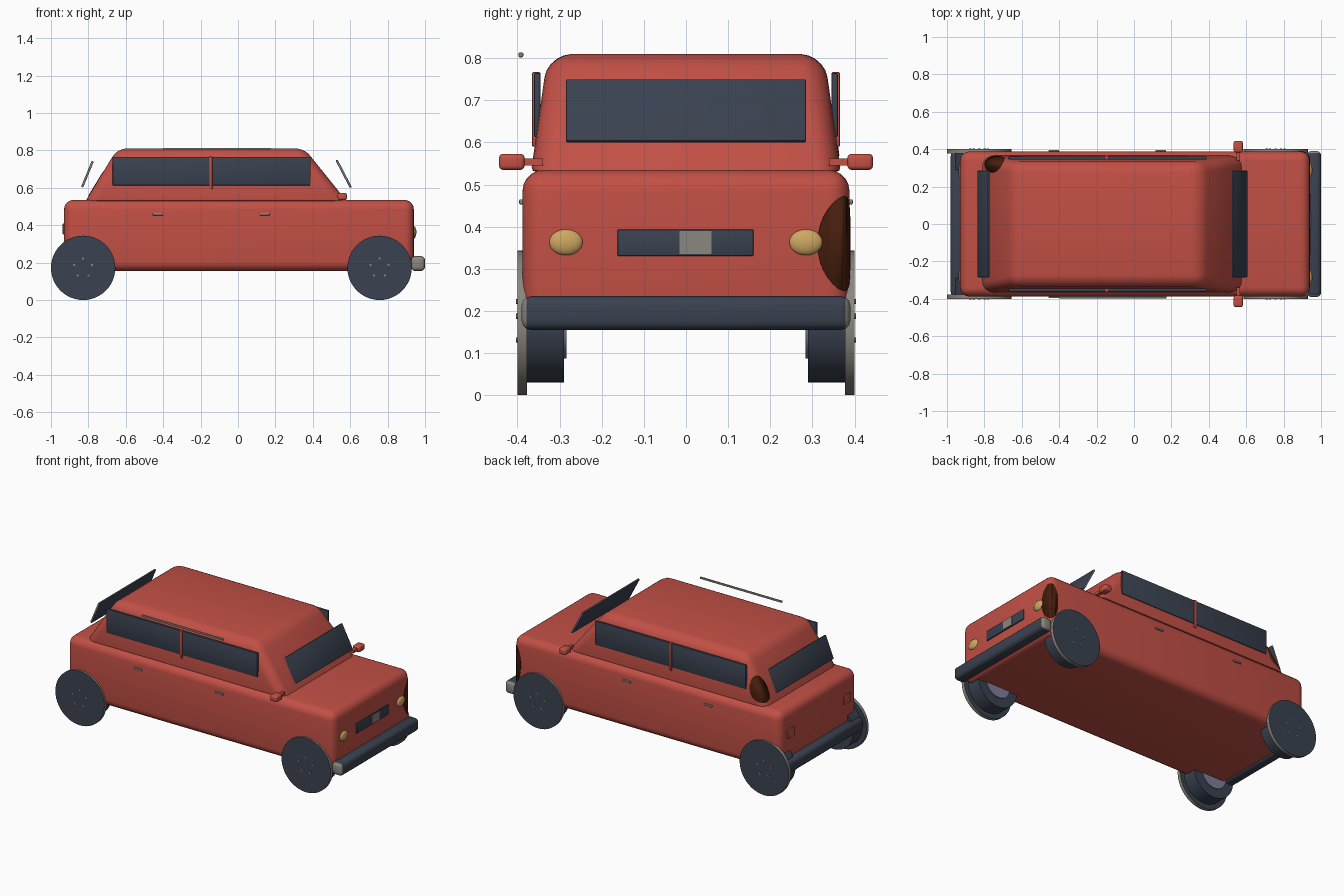
import bpy, bmesh, math
from mathutils import Vector, Matrix

cube = bpy.data.objects.get("Cube")
if cube:
    bpy.data.objects.remove(cube, do_unlink=True)


def material(name, rgb):
    m = bpy.data.materials.new(name)
    m.use_nodes = True
    m.diffuse_color = (*rgb, 1)
    bsdf = next(n for n in m.node_tree.nodes if n.type == 'BSDF_PRINCIPLED')
    bsdf.inputs["Base Color"].default_value = (*rgb, 1)
    return m


RED = material("red paint", (0.54, 0.08, 0.06))
DARK = material("dark slate", (0.042, 0.054, 0.08))
GREY = material("warm grey", (0.26, 0.24, 0.21))
LILAC = material("lilac grey", (0.21, 0.21, 0.31))
GOLD = material("lamp gold", (0.62, 0.39, 0.12))
BROWN = material("dark brown", (0.06, 0.013, 0.004))


def finish(name, bm, mats, smooth=True):
    bmesh.ops.recalc_face_normals(bm, faces=bm.faces)
    me = bpy.data.meshes.new(name)
    bm.to_mesh(me)
    bm.free()
    ob = bpy.data.objects.new(name, me)
    bpy.context.collection.objects.link(ob)
    for m in mats:
        me.materials.append(m)
    if smooth:
        bpy.ops.object.select_all(action='DESELECT')
        ob.select_set(True)
        bpy.context.view_layer.objects.active = ob
        bpy.ops.object.shade_smooth_by_angle(angle=math.radians(40))
    return ob


def box(name, x, y, z, mats, bevel=0.0, segments=3, tilt=0.0, end_mat=False):
    """Box from (min, max) spans, optionally bevelled and leaned about y."""
    bm = bmesh.new()
    bmesh.ops.create_cube(bm, size=1)
    size = Vector([s[1] - s[0] for s in (x, y, z)])
    mid = Vector([(s[1] + s[0]) / 2 for s in (x, y, z)])
    bmesh.ops.scale(bm, vec=size, verts=bm.verts)
    if bevel:
        bmesh.ops.bevel(bm, geom=bm.edges[:], offset=bevel, segments=segments,
                        profile=0.5, affect='EDGES')
    bm.normal_update()
    if end_mat:
        for f in bm.faces:
            f.material_index = int(abs(f.normal.y) > 0.5)
    bmesh.ops.transform(bm, matrix=Matrix.Translation(mid) @ Matrix.Rotation(tilt, 4, 'Y'),
                        verts=bm.verts)
    return finish(name, bm, mats)


def ellipsoid(name, centre, radii, mat):
    bm = bmesh.new()
    bmesh.ops.create_uvsphere(bm, u_segments=32, v_segments=16, radius=1)
    bmesh.ops.scale(bm, vec=radii, verts=bm.verts)
    bmesh.ops.translate(bm, vec=centre, verts=bm.verts)
    return finish(name, bm, [mat])


def disc(name, centre, radius, depth, mats, rule=None, sides=48):
    """Cylinder along y; rule picks a material from each face normal."""
    bm = bmesh.new()
    bmesh.ops.create_cone(bm, cap_ends=True, segments=sides, radius1=radius,
                          radius2=radius, depth=depth)
    bmesh.ops.rotate(bm, matrix=Matrix.Rotation(math.pi / 2, 3, 'X'), verts=bm.verts)
    bmesh.ops.translate(bm, vec=centre, verts=bm.verts)
    bm.normal_update()
    if rule:
        for f in bm.faces:
            f.material_index = rule(f.normal)
    return finish(name, bm, mats)


def cabin_shape(name, mat, grow=0.0):
    """Tapered greenhouse with a rounded roof."""
    bm = bmesh.new()
    bmesh.ops.create_cube(bm, size=1)
    for v in bm.verts:
        top, front = v.co.z > 0, v.co.x > 0
        x = (0.355 if front else -0.645) if top else (0.58 if front else -0.815)
        y = (0.328 if top else 0.368) * (1 if v.co.y > 0 else -1)
        v.co = (x, y, 0.81 if top else 0.53)
    upper = [e for e in bm.edges if max(v.co.z for v in e.verts) > 0.6]
    bmesh.ops.bevel(bm, geom=upper, offset=0.055, segments=5, profile=0.5,
                    affect='EDGES', clamp_overlap=True)
    low = [e for e in bm.edges if all(v.co.z < 0.54 for v in e.verts)]
    bmesh.ops.bevel(bm, geom=low, offset=0.012, segments=2, profile=0.5, affect='EDGES')
    bmesh.ops.recalc_face_normals(bm, faces=bm.faces)
    bm.normal_update()
    for v in bm.verts:
        v.co += v.normal * grow
    return finish(name, bm, [mat])


def patch(shell, cutter):
    """Keep only the part of a thin shell inside the cutter."""
    mod = shell.modifiers.new("keep patch", 'BOOLEAN')
    mod.operation = 'INTERSECT'
    mod.solver = 'EXACT'
    mod.object = cutter
    cutter.hide_render = True
    cutter.hide_viewport = True
    cutter.display_type = 'WIRE'


# Bodywork
box("lower_body", (-0.93, 0.94), (-0.388, 0.388), (0.155, 0.535), [RED], 0.05, 5)
cabin_shape("cabin", RED)

# Stains on the left front corner and left rear pillar
patch(box("front_stain", (-0.932, 0.942), (-0.39, 0.39), (0.153, 0.537), [BROWN], 0.05, 5),
      ellipsoid("front_stain_cutter", (0.93, 0.39, 0.36), (0.045, 0.08, 0.115), BROWN))
patch(cabin_shape("pillar_stain", BROWN, 0.002),
      ellipsoid("pillar_stain_cutter", (-0.75, 0.325, 0.62), (0.07, 0.05, 0.09), BROWN))

# Windscreens standing off the cabin
box("front_windscreen", (0.559, 0.571), (-0.285, 0.285), (0.592, 0.758), [DARK, LILAC],
    0.004, 2, tilt=-0.48, end_mat=True)
box("rear_windscreen", (-0.811, -0.799), (-0.285, 0.285), (0.598, 0.748), [DARK, GREY],
    0.004, 2, tilt=0.39, end_mat=True)

# Bumpers with pale end faces
box("front_bumper", (0.925, 1.0), (-0.39, 0.39), (0.155, 0.235), [DARK, GREY], 0.022, 3,
    end_mat=True)
box("rear_bumper", (-0.98, -0.91), (-0.385, 0.385), (0.155, 0.235), [DARK, GREY], 0.022, 3,
    end_mat=True)

# Grille with a pale centre plate
box("grille", (0.93, 0.947), (-0.163, 0.16), (0.33, 0.394), [DARK], 0.004, 2)
box("grille_plate", (0.944, 0.949), (-0.015, 0.06), (0.335, 0.39), [GREY])

# Rail floating beside the right roof edge
box("roof_rail", (-0.4, 0.175), (-0.398, -0.386), (0.802, 0.814), [GREY], 0.004, 2)

# Paired parts
for side, label in ((1, "left"), (-1, "right")):
    def span(a, b):
        return tuple(sorted((side * a, side * b)))

    box(label + "_side_window", (-0.67, 0.388), span(0.345, 0.361), (0.613, 0.765), [DARK],
        0.004, 2)
    box(label + "_window_pillar", (-0.153, -0.137), span(0.345, 0.366), (0.59, 0.767), [RED],
        0.004, 2)
    box(label + "_mirror", (0.533, 0.582), span(0.383, 0.444), (0.535, 0.573), [RED], 0.01)
    box(label + "_mirror_arm", (0.548, 0.568), span(0.34, 0.39), (0.545, 0.562), [RED])
    for x, door in ((-0.428, "rear"), (0.142, "front")):
        box(label + "_" + door + "_handle", (x - 0.028, x + 0.028), span(0.384, 0.396),
            (0.453, 0.465), [GREY], 0.003, 2)
    ellipsoid(label + "_headlight", (0.938, side * 0.285, 0.363), (0.016, 0.04, 0.031), GOLD)
    box(label + "_tail_light", (-0.937, -0.92), span(0.25, 0.315), (0.35, 0.41), [RED],
        0.004, 2)

    # Wheels: inner tyre, hub, outer cover and bolts
    for x, axle in ((-0.828, "rear"), (0.757, "front")):
        name = label + "_" + axle
        disc(name + "_tyre", (x, side * 0.336, 0.172), 0.142, 0.092, [DARK])
        disc(name + "_hub", (x, side * 0.288, 0.172), 0.085, 0.008, [LILAC])
        disc(name + "_wheel_cover", (x, side * 0.389, 0.172), 0.172, 0.022, [DARK, GREY],
             rule=lambda n: int(abs(n.y) < 0.5))
        for i in range(5):
            a = math.tau * i / 5 + math.pi / 2
            disc(name + "_bolt_" + str(i + 1),
                 (x + 0.05 * math.cos(a), side * 0.4, 0.172 + 0.05 * math.sin(a)),
                 0.006, 0.007, [GREY], sides=8)
